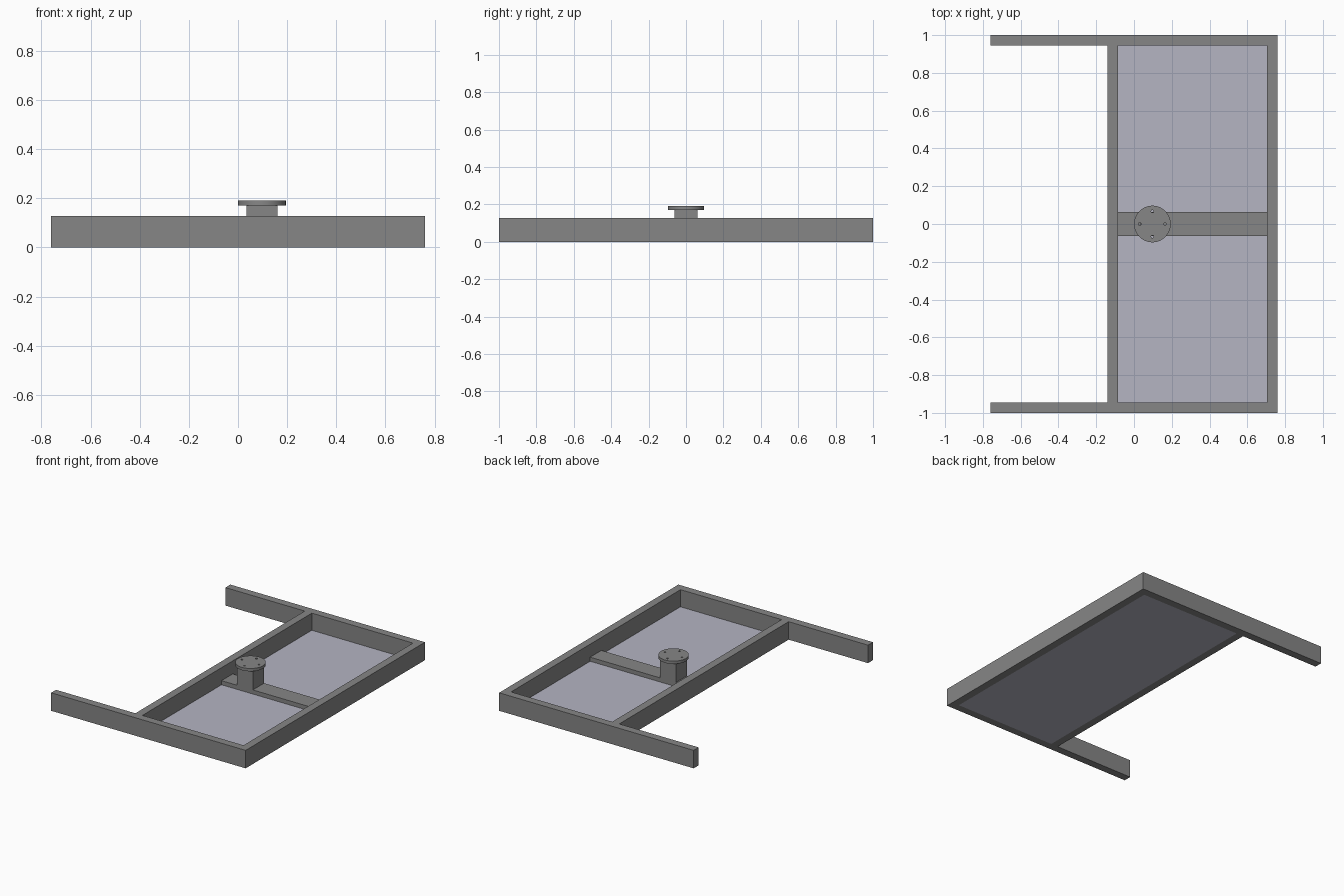
import bpy
import math

cube = bpy.data.objects.get("Cube")
if cube:
    bpy.data.objects.remove(cube, do_unlink=True)


def material(name, rgb):
    m = bpy.data.materials.new(name)
    m.use_nodes = True
    m.diffuse_color = (*rgb, 1)
    m.node_tree.nodes["Principled BSDF"].inputs["Base Color"].default_value = (*rgb, 1)
    return m


GREY = material("steel grey", (0.24, 0.24, 0.24))
PALE = material("pale panel grey", (0.46, 0.46, 0.54))


def box(name, x, y, z, mat=GREY):
    """Box from (min, max) pairs along each axis."""
    bpy.ops.mesh.primitive_cube_add(size=1)
    o = bpy.context.object
    o.name = name
    for v in o.data.vertices:
        v.co = [r[0] if c < 0 else r[1] for c, r in zip(v.co, (x, y, z))]
    o.data.materials.append(mat)
    return o


def cylinder(name, radius, x, y, z, sides):
    bpy.ops.mesh.primitive_cylinder_add(vertices=sides, radius=radius, depth=z[1] - z[0],
                                        location=(x, y, (z[0] + z[1]) / 2))
    o = bpy.context.object
    o.name = name
    o.data.materials.append(GREY)
    return o


H = 0.127        # frame height
W = 0.055        # frame bar width
CX = 0.0975      # post centre

# Long side bars that extend past the frame as arms
box("left_arm_bar", (-0.76, 0.76), (1 - W, 1), (0, H))
box("right_arm_bar", (-0.76, 0.76), (-1, -1 + W), (0, H))

# Cross bars closing the frame
box("outer_cross_bar", (0.76 - W, 0.76), (-1 + W, 1 - W), (0, H))
box("inner_cross_bar", (-0.14, -0.14 + W), (-1 + W, 1 - W), (0, H))

# Thin floor panel and the flat beam lying across it
box("floor_panel", (-0.085, 0.705), (-1 + W, 1 - W), (0, 0.006), PALE)
box("centre_beam", (-0.085, 0.705), (-0.0625, 0.0625), (0.003, 0.035))

# Square post with a round mounting flange
box("post", (CX - 0.0625, CX + 0.0625), (-0.0625, 0.0625), (0.035, 0.171))
flange = cylinder("mounting_flange", 0.097, CX, 0, (0.171, 0.191), 64)

# Four bolt holes through the flange
for i in range(4):
    a = i * math.pi / 2
    hole = cylinder(f"bolt_hole_cutter_{i + 1}", 0.007, CX + 0.067 * math.cos(a),
                    0.067 * math.sin(a), (0.15, 0.21), 16)
    mod = flange.modifiers.new(f"bolt_hole_{i + 1}", "BOOLEAN")
    mod.object = hole
    mod.operation = "DIFFERENCE"
    mod.solver = "EXACT"
    bpy.context.view_layer.objects.active = flange
    bpy.ops.object.modifier_apply(modifier=mod.name)
    bpy.data.objects.remove(hole, do_unlink=True)

bpy.ops.object.select_all(action="DESELECT")
flange.select_set(True)
bpy.context.view_layer.objects.active = flange
bpy.ops.object.shade_smooth_by_angle(angle=math.radians(30))
